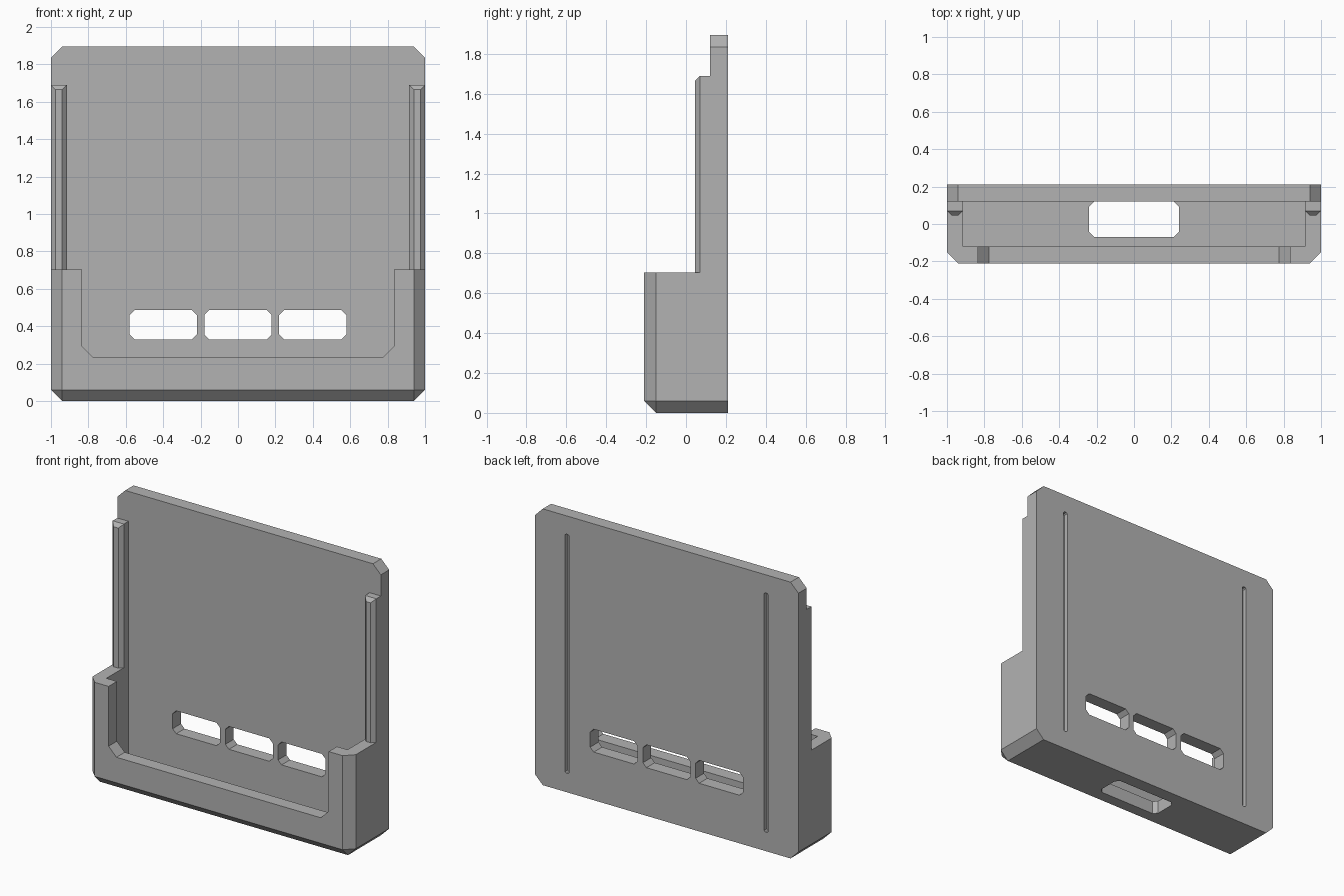
import bpy
import bmesh

cube = bpy.data.objects.get("Cube")
if cube:
    bpy.data.objects.remove(cube, do_unlink=True)

grey = bpy.data.materials.new("plain grey")
grey.use_nodes = True
COLOUR = (0.45, 0.45, 0.45, 1)
grey.diffuse_color = COLOUR
grey.node_tree.nodes["Principled BSDF"].inputs["Base Color"].default_value = COLOUR


def finish(name, bm):
    bmesh.ops.recalc_face_normals(bm, faces=bm.faces)
    mesh = bpy.data.meshes.new(name)
    bm.to_mesh(mesh)
    bm.free()
    mesh.materials.append(grey)
    obj = bpy.data.objects.new(name, mesh)
    bpy.context.collection.objects.link(obj)
    return obj


def box(name, x, y, z, bevel=0, pick=None):
    """Box from three ranges; edges chosen by their midpoint are chamfered."""
    bm = bmesh.new()
    bmesh.ops.create_cube(bm, size=1)
    if pick:
        chosen = [e for e in bm.edges if pick((e.verts[0].co + e.verts[1].co) / 2)]
    for v in bm.verts:
        v.co = [r[0] if c < 0 else r[1] for c, r in zip(v.co, (x, y, z))]
    if pick:
        bmesh.ops.bevel(bm, geom=chosen, offset=bevel, segments=1,
                        affect='EDGES', profile=0.5)
    return finish(name, bm)


def cut(target, cutter):
    """Subtract the cutter from the target and discard it."""
    mod = target.modifiers.new("cut", 'BOOLEAN')
    mod.operation = 'DIFFERENCE'
    mod.solver = 'EXACT'
    mod.object = cutter
    bpy.context.view_layer.objects.active = target
    bpy.ops.object.modifier_apply(modifier=mod.name)
    bpy.data.objects.remove(cutter, do_unlink=True)


def along_y(m):
    return abs(m.y) < 0.1


def along_z(m):
    return abs(m.z) < 0.1


PLATE_Y = 0.12   # front face of the back plate
INNER_X = 0.915  # inner face of side walls and rails

# Back plate with chamfered corners
plate = box("back_plate", (-1, 1), (PLATE_Y, 0.21), (0, 1.895), 0.06, along_y)

# Three windows through the plate
for x in (-0.4, 0, 0.4):
    cut(plate, box("window_cutter", (x - 0.18, x + 0.18), (0, 0.4),
                   (0.33, 0.487), 0.027, along_y))

# Two shallow grooves in the back
for x in (-0.755, 0.755):
    cut(plate, box("groove_cutter", (x - 0.015, x + 0.015), (0.18, 0.3),
                   (0.13, 1.77), 0.008, along_y))

# Lower tray: chamfered on the bottom, sides and front corners
tray = box("lower_tray", (-1, 1), (-0.21, PLATE_Y), (0, 0.705), 0.06,
           lambda m: (m.z < -0.4 and m.y < 0.1)
           or (along_z(m) and m.y < -0.4))
cut(tray, box("cavity_cutter", (-INNER_X, INNER_X), (-0.12, 0.4), (0.09, 1)))
cut(tray, box("opening_cutter", (-0.835, 0.835), (-0.4, 0), (0.235, 1), 0.06,
              lambda m: along_y(m) and m.z < -0.4))
cut(tray, box("slot_cutter", (-0.24, 0.24), (-0.07, PLATE_Y - 0.001),
              (-0.1, 0.2), 0.027, along_z))

# Side rails with a chamfered front face
for name, side in (("left_rail", 1), ("right_rail", -1)):
    box(name, sorted((side * INNER_X, side)), (0.045, PLATE_Y), (0.705, 1.69),
        0.025, lambda m: m.y < -0.4 and m.z > -0.4)
